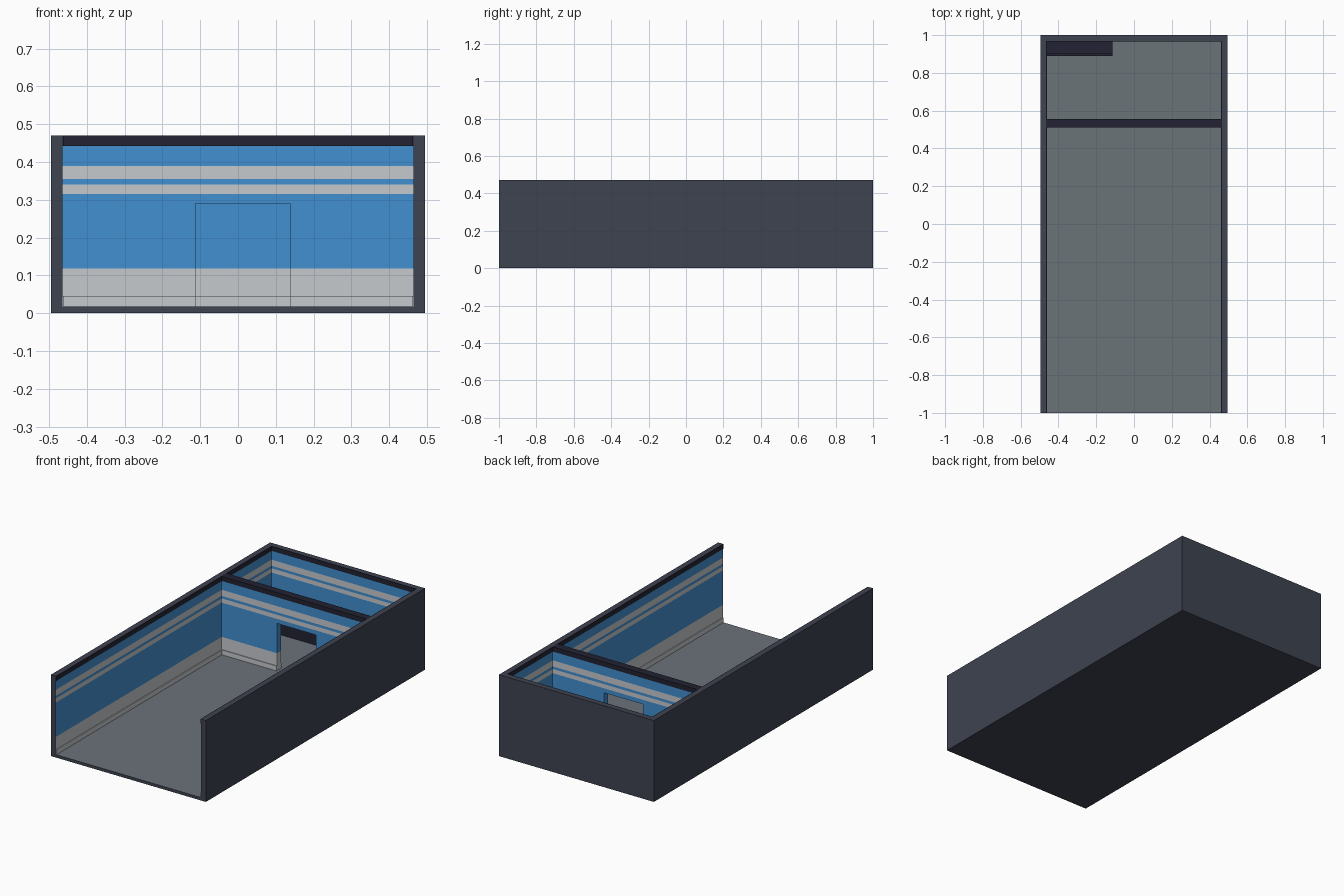
import bpy, bmesh
from mathutils import Vector

if "Cube" in bpy.data.objects:
    bpy.data.objects.remove(bpy.data.objects["Cube"])


def material(name, r, g, b):
    lin = [(c / 255 / 12.92) if c < 11 else ((c / 255 + 0.055) / 1.055) ** 2.4 for c in (r, g, b)]
    m = bpy.data.materials.new(name)
    m.diffuse_color = (*lin, 1)
    m.use_nodes = True
    m.node_tree.nodes["Principled BSDF"].inputs["Base Color"].default_value = m.diffuse_color
    return m


SLATE = material("slate shell", 62, 67, 81)
NAVY = material("dark navy trim", 34, 34, 51)
BLUE = material("blue paint", 66, 144, 208)
GREY = material("light grey paint", 198, 202, 206)
FLOOR = material("floor grey", 107, 115, 121)
MATS = [SLATE, NAVY, BLUE, GREY, FLOOR]

TOP, TRIM, FL = 0.47, 0.443, 0.017
CUTS = [0.118, 0.316, 0.34, 0.355, 0.39]
BANDS = [GREY, BLUE, GREY, BLUE, GREY, BLUE]   # between the cuts, bottom to top


def stripe(z):
    return BANDS[sum(z > c for c in CUTS)]


def box(name, lo, hi, rule, cuts=()):
    """Box between two corners; rule(normal, centre) gives each face a material."""
    bm = bmesh.new()
    bmesh.ops.create_cube(bm, size=1)
    lo, hi = Vector(lo), Vector(hi)
    for v in bm.verts:
        v.co = Vector([(l + h) / 2 + c * (h - l) for l, h, c in zip(lo, hi, v.co)])
    for z in cuts:
        if lo.z < z < hi.z:
            bmesh.ops.bisect_plane(bm, geom=bm.verts[:] + bm.edges[:] + bm.faces[:],
                                   plane_co=(0, 0, z), plane_no=(0, 0, 1))
    bm.normal_update()
    for f in bm.faces:
        f.material_index = MATS.index(rule(f.normal, f.calc_center_median()))
    me = bpy.data.meshes.new(name)
    bm.to_mesh(me)
    bm.free()
    for m in MATS:
        me.materials.append(m)
    ob = bpy.data.objects.new(name, me)
    bpy.context.collection.objects.link(ob)
    return ob


def plain(m):
    return lambda n, c: m


def inward(direction):
    """Stripes on the room side only, slate elsewhere."""
    d = Vector(direction)
    return lambda n, c: stripe(c.z) if n.dot(d) > 0.9 else SLATE


X0, X1, YB = 0.465, 0.495, 0.97      # inner wall, outer wall, inner back wall
P0, P1 = 0.515, 0.552                # partition front and back
D0, D1, DH = -0.112, 0.138, 0.29     # door opening
T = 0.004                            # thickness of trim and skirting

# Floor and outer walls
box("floor", (-X0, -1, 0), (X0, YB, FL), lambda n, c: FLOOR if n.z > 0.9 else SLATE)
box("back_wall", (-X1, YB, 0), (X1, 1, TOP), inward((0, -1, 0)), CUTS)
for side, s in (("left", -1), ("right", 1)):
    xs = sorted((s * X0, s * X1))
    box(side + "_wall", (xs[0], -1, 0), (xs[1], YB, TOP), inward((-s, 0, 0)), CUTS)
    # Top trim and skirting along the side walls
    xs = sorted((s * X0, s * (X0 - T)))
    box(side + "_top_trim", (xs[0], -0.999, TRIM), (xs[1], YB, TOP), plain(NAVY))
    for part, a, b in (("hall", -0.999, P0), ("room", P1, YB)):
        box(f"{side}_{part}_skirting", (xs[0], a, FL), (xs[1], b, 0.045), plain(GREY))

# Partition with door opening, striped on every upright face
painted = lambda n, c: stripe(c.z)
box("partition_left", (-X0, P0, FL), (D0, P1, TRIM), painted, CUTS)
box("partition_right", (D1, P0, FL), (X0, P1, TRIM), painted, CUTS)
box("partition_lintel", (D0, P0, DH), (D1, P1, TRIM), painted, CUTS)
box("partition_top_trim", (-X0 + T, P0 - T, TRIM), (X0 - T, P1 + T, TOP), plain(NAVY))
box("back_top_trim", (-X0 + T, YB - T, TRIM), (X0 - T, YB, TOP), plain(NAVY))

# Skirting on both partition faces and the back wall
for face, y in (("front", P0 - T), ("rear", P1)):
    box(face + "_skirting_left", (-X0 + T, y, FL), (D0, y + T, 0.045), plain(GREY))
    box(face + "_skirting_right", (D1, y, FL), (X0 - T, y + T, 0.045), plain(GREY))
box("back_skirting", (-X0 + T, YB - T, FL), (X0 - T, YB, 0.045), plain(GREY))

# Low counter in the back left corner
box("counter_body", (-X0 + T, 0.9, FL), (-0.115, YB - T, 0.13), plain(NAVY))
box("counter_front", (-X0 + T, 0.89, FL), (-0.115, 0.9, 0.122), plain(NAVY))
